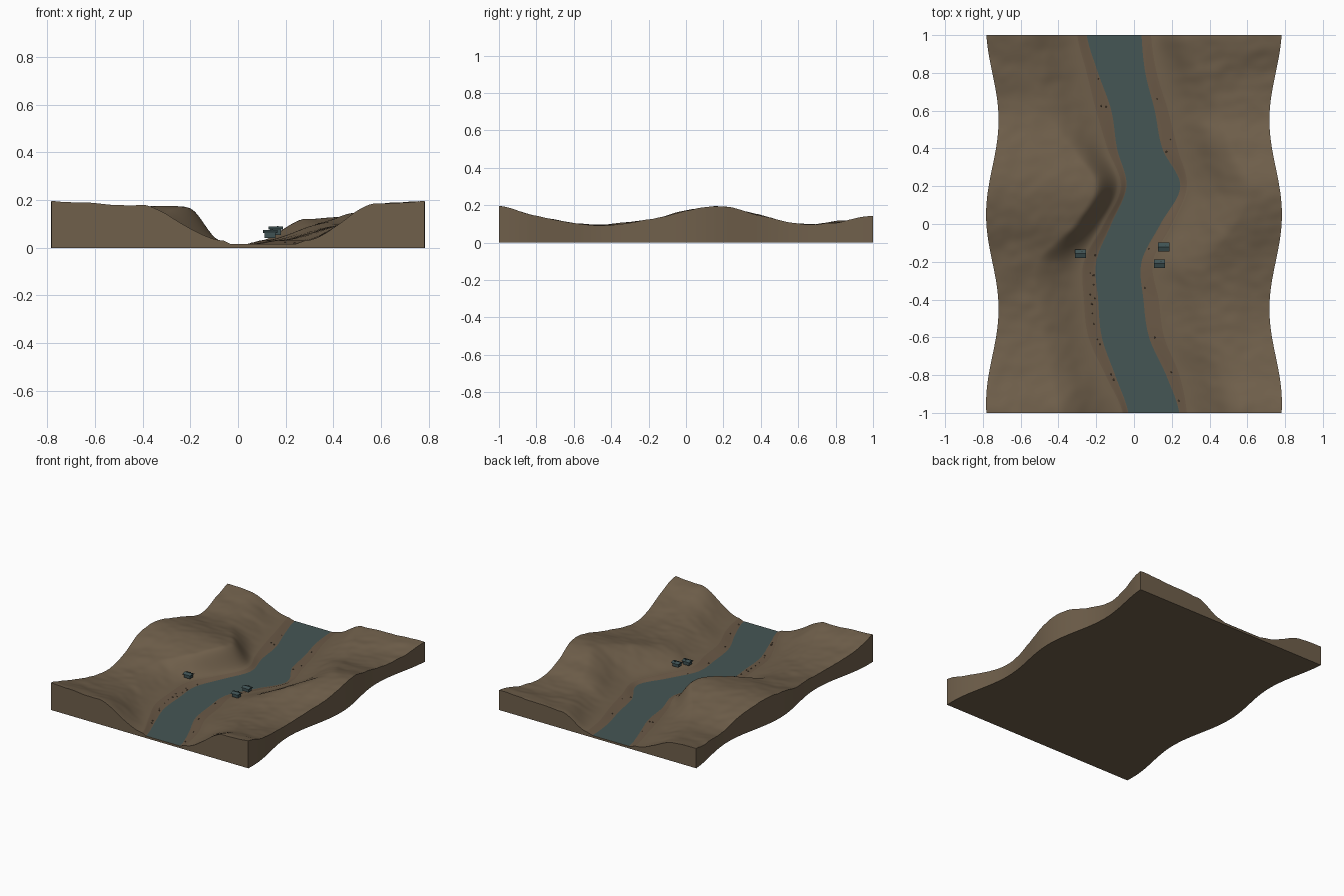
import bpy, bmesh, math, random
from mathutils import Matrix, Vector, noise

random.seed(4)
if "Cube" in bpy.data.objects:
    bpy.data.objects.remove(bpy.data.objects["Cube"])


def material(name, colour):
    mat = bpy.data.materials.new(name)
    mat.use_nodes = True
    mat.diffuse_color = (*colour, 1)
    mat.node_tree.nodes["Principled BSDF"].inputs["Base Color"].default_value = (*colour, 1)
    return mat


earth = material("earth brown", (0.16, 0.115, 0.07))
shore = material("shore brown", (0.145, 0.1, 0.062))
teal = material("river teal", (0.06, 0.094, 0.09))
hut_teal = material("hut teal", (0.05, 0.085, 0.088))


def finish(name, bm, mats, angle=None):
    bmesh.ops.recalc_face_normals(bm, faces=bm.faces)
    mesh = bpy.data.meshes.new(name)
    bm.to_mesh(mesh)
    bm.free()
    obj = bpy.data.objects.new(name, mesh)
    bpy.context.collection.objects.link(obj)
    for mat in mats:
        mesh.materials.append(mat)
    if angle:
        bpy.ops.object.select_all(action="DESELECT")
        bpy.context.view_layer.objects.active = obj
        obj.select_set(True)
        bpy.ops.object.shade_smooth_by_angle(angle=math.radians(angle))
    return obj


def along(values, y):
    """Smooth curve through values spaced evenly from front to back."""
    last = len(values) - 1
    t = (y + 1) / 2 * last
    i = min(int(t), last - 1)
    t -= i
    a, b, c, d = (values[min(max(i + k, 0), last)] for k in (-1, 0, 1, 2))
    return b + t * ((c - a) + t * ((2 * a - 5 * b + 4 * c - d) + t * (3 * (b - c) + d - a))) / 2


# Valley layout sampled from front to back
HILL = (.195, .14, .105, .1, .122, .17, .19, .145, .1, .11, .14)
WATER = {-1: (-.03, -.1, -.17, -.19, -.2, -.12, -.04, -.09, -.12, -.19, -.25),
         1: (.24, .17, .08, .05, .04, .14, .245, .15, .11, .06, .04)}
BANK = {-1: (-.06, -.15, -.24, -.265, -.265, -.16, -.07, -.14, -.2, -.25, -.3),
        1: (.28, .24, .16, .13, .1, .2, .28, .23, .18, .12, .09)}
SLOPE = {-1: (.35, .3, .25, .25, .25, .16, .14, .2, .28, .3, .3),
         1: (.3, .3, .3, .3, .3, .35, .35, .3, .3, .25, .2)}
BED, LIP = .015, .03
ROWS, LAND, SHORE = 140, 50, 4


def rim(y):
    return .75 + .033 * math.cos(math.tau * (y - .05))


def height(x, y, side):
    water, bank = along(WATER[side], y), along(BANK[side], y)
    past = (x - bank) * side
    if past <= 0:
        return BED + (LIP - BED) * max(0, (x - water) / (bank - water))
    t = min(past / along(SLOPE[side], y), 1)
    rise = t * t * (3 - 2 * t)
    top = along(HILL, y) * (.88 + .12 * (x / .75) ** 2)
    rough = noise.noise(Vector((x * 5, y * 7, side))) * .008
    rough += noise.noise(Vector((x * 14, y * 18, side))) * .003
    return LIP + (top - LIP) * rise + rough * min(past / .15, 1)


def half_row(y, side):
    """Points from the outer rim in to the water's edge."""
    water, bank, edge = along(WATER[side], y), along(BANK[side], y), side * rim(y)
    xs = [edge + (bank - edge) * i / LAND for i in range(LAND)]
    xs += [bank + (water - bank) * i / SHORE for i in range(SHORE + 1)]
    return [(x, y, height(x, y, side)) for x in xs]


# Terrain block: hills, shores, flat bed, walls and underside
bm = bmesh.new()
levels = [-1 + 2 * r / ROWS for r in range(ROWS + 1)]
rows = []
for y in levels:
    points = half_row(y, -1) + half_row(y, 1)[::-1]
    points = [(points[0][0], y, 0)] + points + [(points[-1][0], y, 0)]
    rows.append([bm.verts.new(p) for p in points])
count = len(rows[0])
for near, far in zip(rows, rows[1:]):
    for c in range(count):
        n = (c + 1) % count
        face = bm.faces.new((near[c], near[n], far[n], far[c]))
        from_rim = min(c, count - 2 - c)
        face.material_index = int(LAND < from_rim <= LAND + SHORE and c < count - 1)
for end in (rows[0], rows[-1]):
    bm.faces.new(end)
finish("terrain", bm, [earth, shore], 40)

# River surface
bm = bmesh.new()
strip = [[bm.verts.new((along(WATER[s], y), y, BED + .002)) for s in (-1, 1)] for y in levels]
for near, far in zip(strip, strip[1:]):
    bm.faces.new((near[0], near[1], far[1], far[0]))
finish("river", bm, [teal])

# Small huts on the banks: body, overhanging ridged roof and a chimney
def box(bm, centre, size):
    bmesh.ops.create_cube(bm, size=1, matrix=Matrix.Translation(centre) @ Matrix.Diagonal((*size, 1)))


def hut(name, x, y, z):
    bm = bmesh.new()
    box(bm, (x, y, z - .004), (.046, .034, .024))
    ends = []
    for sx in (-.03, .03):
        ends.append([bm.verts.new((x + sx, y + dy, z + dz))
                     for dy, dz in ((-.023, .006), (.023, .006), (.023, .009), (0, .018), (-.023, .009))])
        bm.faces.new(ends[-1])
    for i in range(5):
        j = (i + 1) % 5
        bm.faces.new((ends[0][i], ends[0][j], ends[1][j], ends[1][i]))
    box(bm, (x + .008, y + .008, z + .015), (.006, .006, .012))
    finish(name, bm, [hut_teal])


hut("hut_west", -.283, -.157, .062)
hut("hut_east_back", .158, -.122, .07)
hut("hut_east_front", .135, -.21, .056)

# Pebbles scattered along the shores
bm = bmesh.new()
for i in range(24):
    side, y = random.choice((-1, 1)), random.uniform(-.95, .95)
    water, bank = along(WATER[side], y), along(BANK[side], y)
    x = water + (bank - water) * random.uniform(.1, .7)
    spot = Matrix.Translation((x, y, height(x, y, side)))
    bmesh.ops.create_icosphere(bm, subdivisions=1, radius=random.uniform(.003, .006), matrix=spot)
finish("pebbles", bm, [shore])
